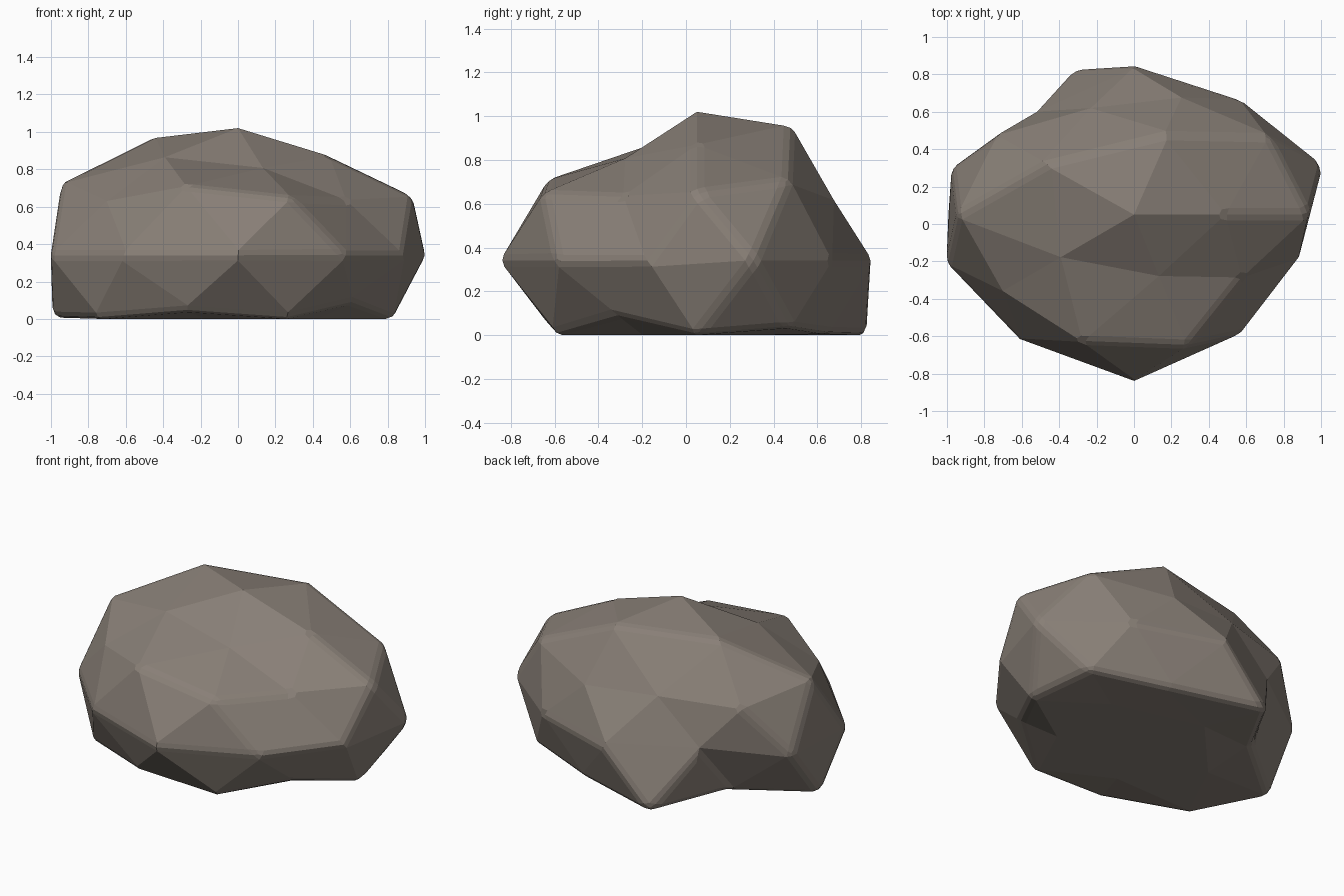
import bpy, bmesh, math

if "Cube" in bpy.data.objects:
    bpy.data.objects.remove(bpy.data.objects["Cube"])

# Radial scale of each vertex, per latitude ring: {degrees around z: factor}
RINGS = {
    1.0: {0: 1.015},
    0.9: {0: 0.93, 72: 1.08, 144: 1.10, -144: 0.92, -72: 0.82},
    0.5: {-36: 0.84, 36: 1.05, 108: 0.88, 180: 1.11, -108: 1.05},
    0.4: {0: 1.05, 72: 0.92, 144: 1.01, -144: 0.97, -72: 1.03},
    0.0: {-18: 0.936, 18: 1.06, 54: 0.955, 90: 1.005, 126: 0.87,
          162: 1.025, -162: 1.055, -126: 1.04, -90: 1.125, -54: 0.985},
    -0.4: {-36: 0.85, 36: 1.02, 108: 1.15, 180: 1.11, -108: 1.0},
    -0.5: {0: 0.975, 72: 0.95, 144: 0.84, -144: 1.1, -72: 1.0},
}
SX, SY, SZ = 1.0, 0.8, 0.67
CY, CZ = 0.05, 0.34


def factor(co):
    ring = RINGS.get(round(co.z, 1))
    if ring is None:
        return 1.0
    if len(ring) == 1:
        return ring[0]
    ang = math.degrees(math.atan2(co.y, co.x))
    key = min(ring, key=lambda a: abs((a - ang + 180) % 360 - 180))
    return ring[key]


# Boulder: icosphere pushed in and out radially, squashed, flattened underneath
bm = bmesh.new()
bmesh.ops.create_icosphere(bm, subdivisions=2, radius=1.0)
for v in bm.verts:
    p = v.co * factor(v.co)
    v.co = (p.x * SX, p.y * SY + CY, max(0.0, p.z * SZ + CZ))
bmesh.ops.recalc_face_normals(bm, faces=bm.faces)
mesh = bpy.data.meshes.new("boulder")
bm.to_mesh(mesh)
bm.free()
rock = bpy.data.objects.new("boulder", mesh)
bpy.context.collection.objects.link(rock)

# Worn sharp edges
bev = rock.modifiers.new("worn_edges", 'BEVEL')
bev.width = 0.035
bev.segments = 2
bev.limit_method = 'ANGLE'
bev.angle_limit = math.radians(30)

# Stone colour
mat = bpy.data.materials.new("stone")
mat.diffuse_color = (0.25, 0.215, 0.185, 1)
mat.use_nodes = True
mat.node_tree.nodes["Principled BSDF"].inputs["Base Color"].default_value = mat.diffuse_color
mesh.materials.append(mat)
